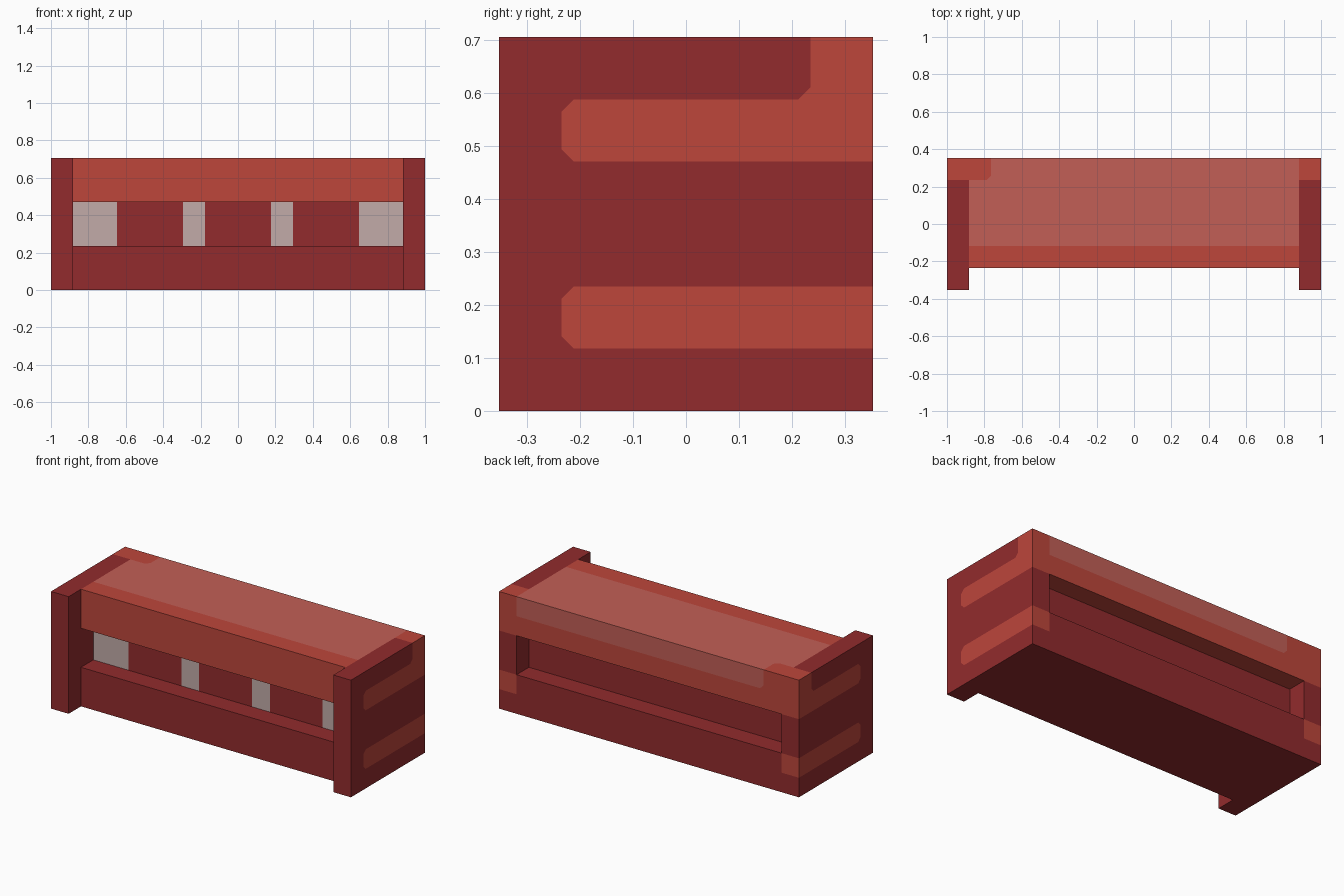
import bpy
import bmesh
from collections import Counter
from mathutils import Vector

U = 2 / 17          # one design unit; the bench is 17 x 6 x 6 units
ROUND = 0.2         # corner cut of the painted patches, in units

cube = bpy.data.objects.get("Cube")
if cube:
    bpy.data.objects.remove(cube, do_unlink=True)


def material(name, hex_code):
    def linear(i):
        c = int(hex_code[i:i + 2], 16) / 255
        return c / 12.92 if c <= 0.04045 else ((c + 0.055) / 1.055) ** 2.4
    colour = (linear(0), linear(2), linear(4), 1)
    mat = bpy.data.materials.new(name)
    mat.use_nodes = True
    mat.diffuse_color = colour
    mat.node_tree.nodes["Principled BSDF"].inputs["Base Color"].default_value = colour
    return mat


dark_red = material("dark red", "922b2d")
bright_red = material("bright red", "bd463b")
pale_red = material("pale red", "c25f56")
pale_grey = material("pale grey", "c2aba9")


def round_patches(bm):
    """Trim the corners where one painted patch pokes into another."""
    corners = []
    for v in bm.verts:
        faces = list(v.link_faces)
        flat = all(f.normal.dot(faces[0].normal) > 0.99 for f in faces)
        mat, count = Counter(f.material_index for f in faces).most_common(1)[0]
        if flat and len(faces) == 4 and count == 3:
            corners.append((v, v.co.copy(), mat))
    if corners:
        result = bmesh.ops.bevel(bm, geom=[c[0] for c in corners], offset=ROUND,
                                 segments=1, affect='VERTICES')
        for f in result["faces"]:
            centre = f.calc_center_median()
            for _, co, mat in corners:
                if (centre - co).length < 0.05:
                    f.material_index = mat


def block(name, low, high, materials, cuts=((), (), ()), rule=None):
    """Box in design units, cut along each axis and coloured by a rule."""
    low, high = Vector(low), Vector(high)
    bm = bmesh.new()
    bmesh.ops.create_cube(bm, size=1)
    for v in bm.verts:
        v.co = (low + high) / 2 + v.co * (high - low)
    for axis, places in enumerate(cuts):
        normal = Vector((0, 0, 0))
        normal[axis] = 1
        for place in places:
            bmesh.ops.bisect_plane(bm, geom=bm.verts[:] + bm.edges[:] + bm.faces[:],
                                   plane_co=normal * place, plane_no=normal)
    bm.normal_update()
    if rule:
        for f in bm.faces:
            f.material_index = int(rule(f.calc_center_median(), f.normal))
        round_patches(bm)
    bmesh.ops.scale(bm, vec=(U, U, U), verts=bm.verts)
    mesh = bpy.data.meshes.new(name)
    bm.to_mesh(mesh)
    bm.free()
    for mat in materials:
        mesh.materials.append(mat)
    obj = bpy.data.objects.new(name, mesh)
    bpy.context.collection.objects.link(obj)
    return obj


# End panels: two bright bands wrapping round to a bright rear top corner
def panel_rule(c, n):
    band = c.y > -2 and (1 < c.z < 2 or 4 < c.z < 5)
    return band or (c.y > 2 and c.z > 4)


for name, x in (("right_end_panel", -8.5), ("left_end_panel", 7.5)):
    block(name, (x, -3, 0), (x + 1, 3, 6), [dark_red, bright_red],
          ((), (-2, 2), (1, 2, 4, 5)), panel_rule)

# Plinth
block("plinth", (-7.5, -2, 0), (7.5, 3, 2), [dark_red])


# Recessed wall with mirrored pale openings on the front
def wall_rule(c, n):
    return n.y < -0.5 and (abs(c.x) > 5.5 or 1.5 < abs(c.x) < 2.5)


window_edges = [side * x for side in (-1, 1) for x in (1.5, 2.5, 5.5)]
block("recessed_wall", (-7.5, -1, 2), (7.5, 2, 4), [dark_red, pale_grey],
      (window_edges, (), ()), wall_rule)


# Top slab: pale cover folded over the back, bright front edge and rear corner
def slab_rule(c, n):
    rear_corner = c.x < -6.5 and c.y > 2
    return c.z > 5 and c.y > -1 and not rear_corner


block("top_slab", (-7.5, -2, 4), (7.5, 3, 6), [bright_red, pale_red],
      ((-6.5,), (-1, 2), (5,)), slab_rule)
